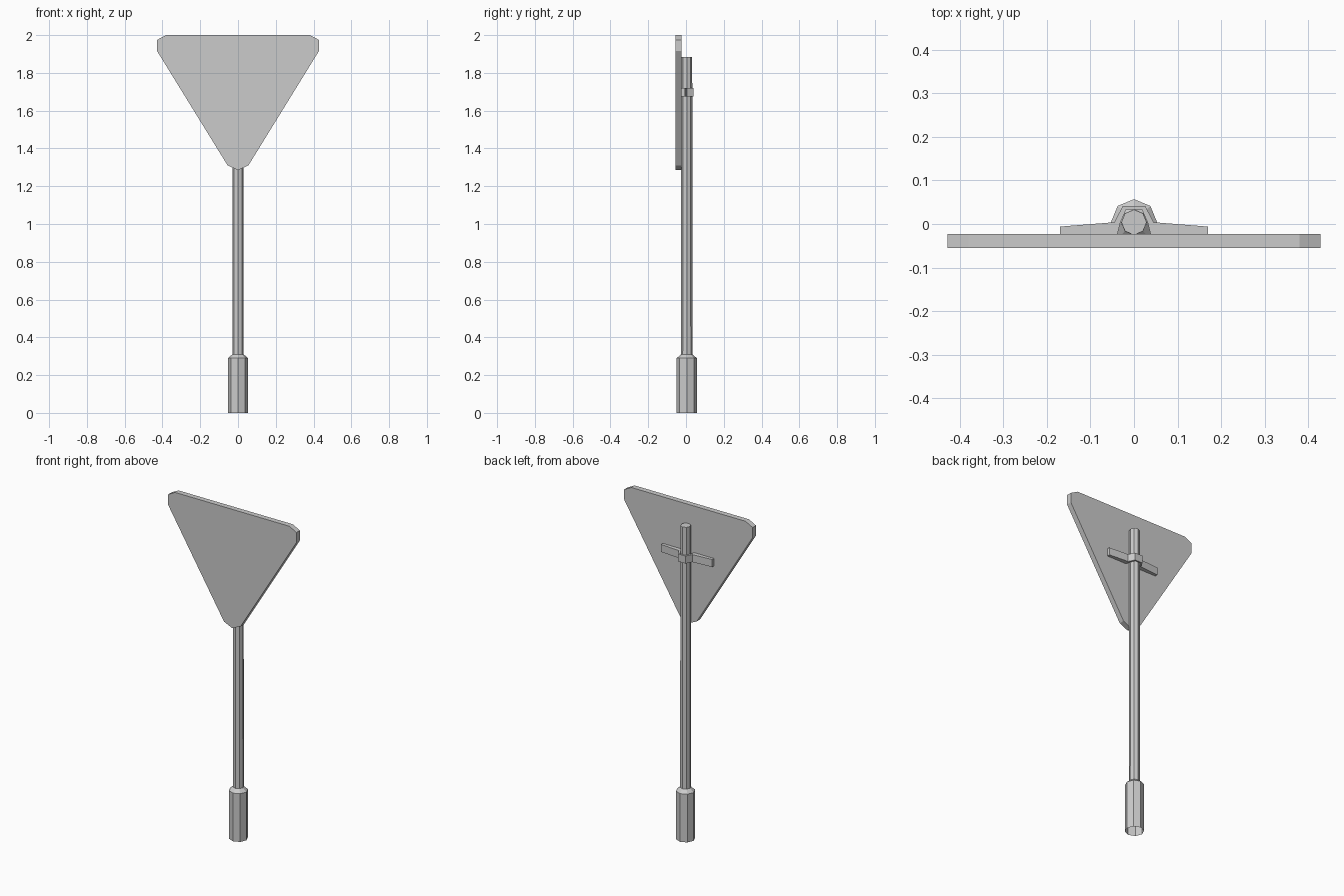
import bpy, bmesh, math

if "Cube" in bpy.data.objects:
    bpy.data.objects.remove(bpy.data.objects["Cube"])

POLE_Y = 0.004


def make_object(name, bm):
    bmesh.ops.recalc_face_normals(bm, faces=bm.faces)
    mesh = bpy.data.meshes.new(name)
    bm.to_mesh(mesh)
    bm.free()
    obj = bpy.data.objects.new(name, mesh)
    bpy.context.collection.objects.link(obj)
    return obj


def prism(name, points, offset):
    """Extrude a closed 3D outline along an offset."""
    bm = bmesh.new()
    face = bm.faces.new([bm.verts.new(p) for p in points])
    result = bmesh.ops.extrude_face_region(bm, geom=[face], use_keep_orig=True)
    moved = [v for v in result["geom"] if isinstance(v, bmesh.types.BMVert)]
    bmesh.ops.translate(bm, verts=moved, vec=offset)
    return make_object(name, bm)


def mirrored(half):
    """Complete a symmetric outline; points on the axis stay single."""
    return half + [(-x, v) for x, v in reversed(half) if x > 0]


def lathe(name, profile, sides=8, cap_top=False):
    """Eight-sided tube through (radius, z) rings."""
    bm = bmesh.new()
    rings = []
    for r, z in profile:
        angles = [2 * math.pi * i / sides for i in range(sides)]
        rings.append([bm.verts.new((r * math.cos(a), POLE_Y + r * math.sin(a), z)) for a in angles])
    for low, high in zip(rings, rings[1:]):
        for i in range(sides):
            j = (i + 1) % sides
            bm.faces.new((low[i], low[j], high[j], high[i]))
    if cap_top:
        bm.faces.new(rings[-1])
    return make_object(name, bm)


# Post with wider ground sleeve, open underneath
lathe("post", [(0.053, 0), (0.053, 0.29), (0.03, 0.31), (0.029, 1.885)], cap_top=True)

# Inverted triangular plate with clipped corners
plate = mirrored([(0, 1.285), (0.055, 1.31), (0.428, 1.915), (0.428, 1.975), (0.38, 2.0)])
prism("sign_plate", [(x, -0.055, z) for x, z in plate], (0, 0.032, 0))

# Clamp strap around the post, with tapered wings against the plate
outer = [(0.038, -0.023), (0.17, -0.023), (0.17, -0.006), (0.045, 0.004), (0.026, 0.041)]
inner = [(-0.018, 0.033), (-0.031, 0.004), (-0.038, -0.023)]
left = [(-x, y) for x, y in reversed(outer)]
strap = outer + left[:-1] + inner[::-1] + [(-x, y) for x, y in inner[:-1]]
prism("clamp_bracket", [(x, y, 1.675) for x, y in strap], (0, 0, 0.045))
